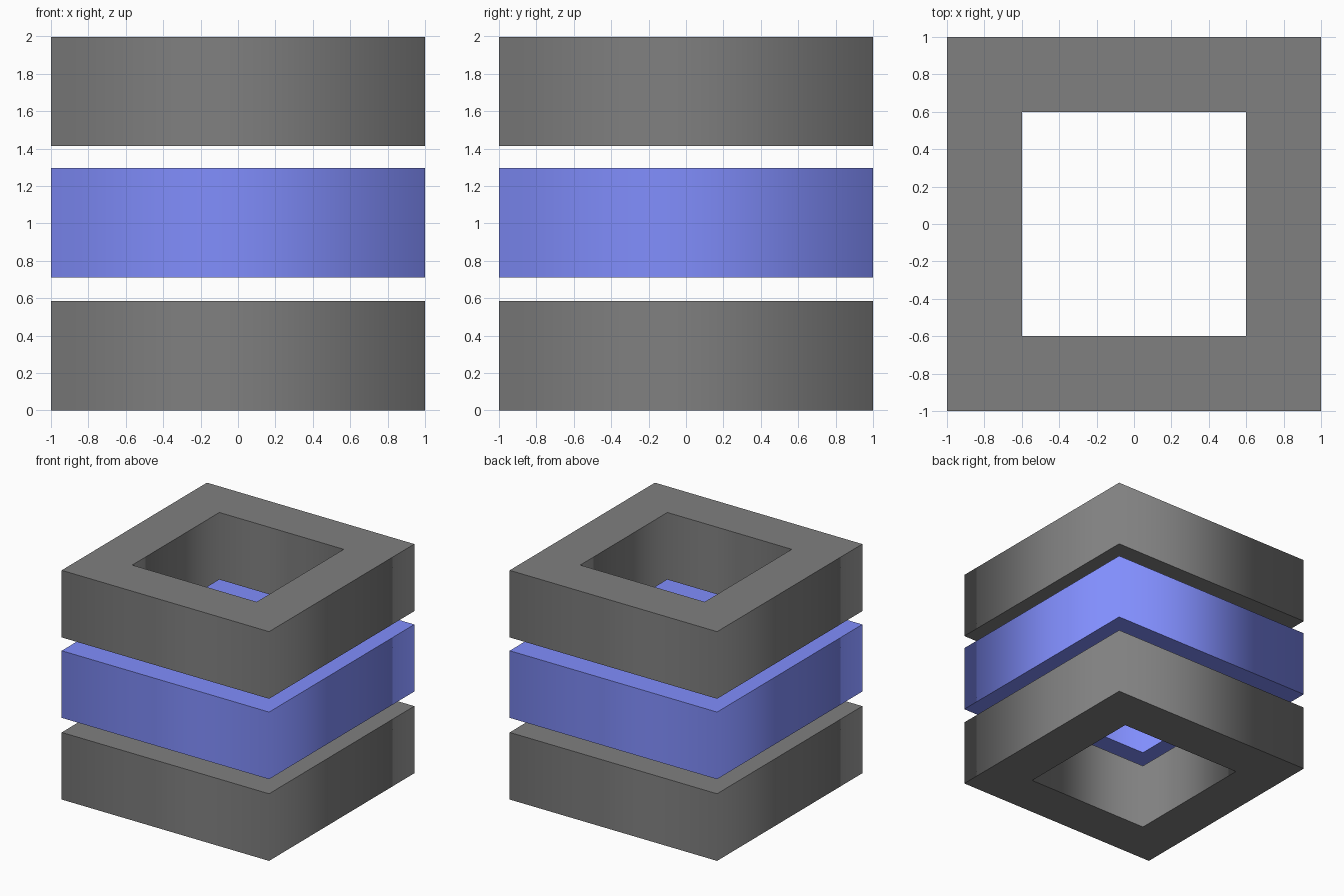
import bpy
import bmesh

if "Cube" in bpy.data.objects:
    bpy.data.objects.remove(bpy.data.objects["Cube"])

OUTER, INNER = 1.0, 0.6
CORNERS = [(-1, -1), (1, -1), (1, 1), (-1, 1)]


def make_material(name, color):
    mat = bpy.data.materials.new(name)
    mat.diffuse_color = (*color, 1.0)
    mat.use_nodes = True
    mat.node_tree.nodes["Principled BSDF"].inputs["Base Color"].default_value = mat.diffuse_color
    return mat


def square_ring(name, z0, z1, material):
    """Square frame: rectangular section swept round four corners."""
    section = [(OUTER, z0), (OUTER, z1), (INNER, z1), (INNER, z0)]
    bm = bmesh.new()
    loops = [[bm.verts.new((cx * r, cy * r, z)) for r, z in section]
             for cx, cy in CORNERS]
    for i in range(4):
        a, b = loops[i], loops[(i + 1) % 4]
        for j in range(4):
            k = (j + 1) % 4
            bm.faces.new((a[j], b[j], b[k], a[k]))
    bmesh.ops.recalc_face_normals(bm, faces=bm.faces)

    # Walls shade smoothly round the corners, rims stay crisp
    for f in bm.faces:
        f.smooth = True
    for e in bm.edges:
        walls = [abs(f.normal.z) < 0.5 for f in e.link_faces]
        e.smooth = walls[0] == walls[1]

    mesh = bpy.data.meshes.new(name)
    bm.to_mesh(mesh)
    bm.free()
    mesh.materials.append(material)
    obj = bpy.data.objects.new(name, mesh)
    bpy.context.collection.objects.link(obj)
    return obj


dark_grey = make_material("dark_grey", (0.215, 0.215, 0.215))
blue = make_material("blue", (0.22, 0.27, 0.98))

# Three stacked rings with gaps between them
square_ring("bottom_ring", 0.0, 0.585, dark_grey)
square_ring("middle_ring", 0.712, 1.297, blue)
square_ring("top_ring", 1.413, 1.998, dark_grey)
